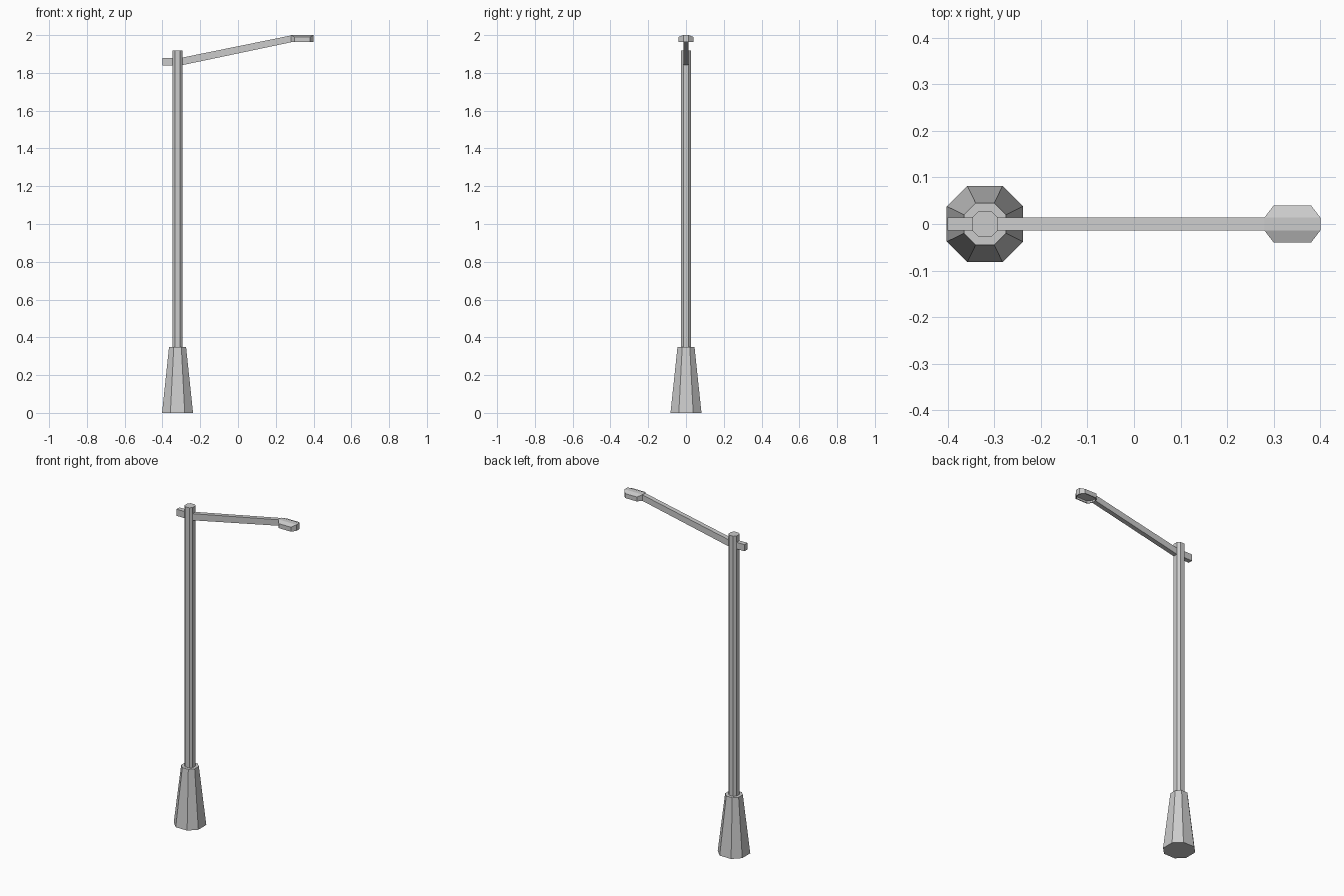
import bpy, bmesh
from mathutils import Vector

if "Cube" in bpy.data.objects:
    bpy.data.objects.remove(bpy.data.objects["Cube"])

POLE_X = -0.32


def finish(name, bm):
    bmesh.ops.recalc_face_normals(bm, faces=bm.faces)
    me = bpy.data.meshes.new(name)
    bm.to_mesh(me)
    bm.free()
    ob = bpy.data.objects.new(name, me)
    bpy.context.collection.objects.link(ob)
    return ob


def loft(name, rings):
    """Skin a list of equal-length closed rings and cap both ends."""
    bm = bmesh.new()
    rows = [[bm.verts.new(p) for p in ring] for ring in rings]
    n = len(rows[0])
    for a, b in zip(rows, rows[1:]):
        for i in range(n):
            j = (i + 1) % n
            bm.faces.new((a[i], a[j], b[j], b[i]))
    bm.faces.new(rows[0])
    bm.faces.new(rows[-1])
    return finish(name, bm)


def octagon(half, flat, z):
    h, f = half, flat
    pts = [(h, -f), (h, f), (f, h), (-f, h), (-h, f), (-h, -f), (-f, -h), (f, -h)]
    return [(POLE_X + x, y, z) for x, y in pts]


# tapered foot and slim pole
loft("base", [octagon(0.082, 0.038, 0), octagon(0.045, 0.020, 0.35)])
loft("pole", [octagon(0.027, 0.014, 0.34), octagon(0.027, 0.014, 1.918)])

# bent arm running through the pole
W = 0.014
path = [(-0.40, 1.84, 1.88), (-0.30, 1.84, 1.88), (0.285, 1.963, 1.999)]
loft("arm", [[(x, -W, lo), (x, W, lo), (x, W, hi), (x, -W, hi)] for x, lo, hi in path])

# lamp head: flat central strip, sloping top sides, recessed underside
outline = [(0.28, -W), (0.30, -0.04), (0.38, -0.04), (0.40, -W)]
outline += [(x, -y) for x, y in reversed(outline)]
bm = bmesh.new()
low = [bm.verts.new((x, y, 1.963)) for x, y in outline]
top = [bm.verts.new((x, y, 2.0 if abs(y) == W else 1.99)) for x, y in outline]
for i in range(8):
    j = (i + 1) % 8
    bm.faces.new((low[i], low[j], top[j], top[i]))
for ids in ((0, 1, 2, 3), (0, 3, 4, 7), (4, 5, 6, 7)):
    bm.faces.new([top[i] for i in ids])
under = bm.faces.new(low[::-1])
bmesh.ops.recalc_face_normals(bm, faces=bm.faces)
bmesh.ops.inset_region(bm, faces=[under], thickness=0.006)
rim = list(under.verts)
hole = bmesh.ops.extrude_discrete_faces(bm, faces=[under])["faces"][0]
bmesh.ops.translate(bm, verts=list(hole.verts), vec=Vector((0, 0, 0.012)))
finish("lamp_head", bm)
